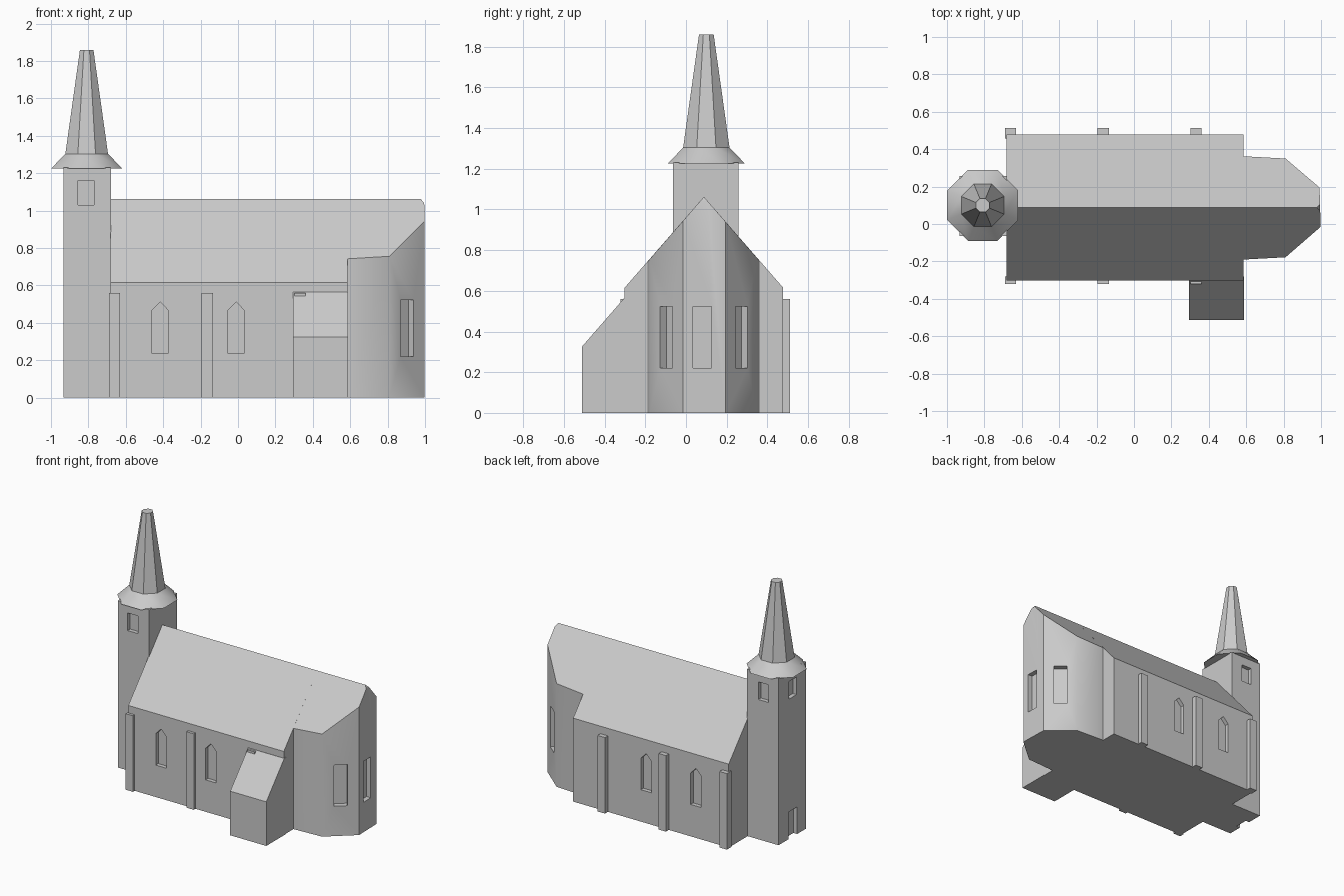
import bpy, bmesh, math
from mathutils import Vector, Matrix

if "Cube" in bpy.data.objects:
    bpy.data.objects.remove(bpy.data.objects["Cube"])

stone = bpy.data.materials.new("light_grey_stone")
stone.diffuse_color = (0.6, 0.6, 0.6, 1)
stone.use_nodes = True
stone.node_tree.nodes["Principled BSDF"].inputs["Base Color"].default_value = stone.diffuse_color
MID = 0.088                        # y of the nave axis
RIDGE, PITCH = 1.062, 1.15         # ridge height and roof slope


def new_object(name, bm):
    bmesh.ops.recalc_face_normals(bm, faces=bm.faces)
    mesh = bpy.data.meshes.new(name)
    bm.to_mesh(mesh)
    bm.free()
    mesh.materials.append(stone)
    ob = bpy.data.objects.new(name, mesh)
    bpy.context.collection.objects.link(ob)
    return ob


def prism_bm(points, vec):
    """Extrude a closed 3D outline along vec."""
    bm = bmesh.new()
    face = bm.faces.new([bm.verts.new(p) for p in points])
    geo = bmesh.ops.extrude_face_region(bm, geom=[face])["geom"]
    bmesh.ops.translate(bm, vec=vec, verts=[v for v in geo if isinstance(v, bmesh.types.BMVert)])
    return bm


def prism(name, points, vec):
    return new_object(name, prism_bm(points, vec))


def box(name, x0, x1, y0, y1, z0, z1):
    return prism(name, [(x0, y0, z0), (x1, y0, z0), (x1, y1, z0), (x0, y1, z0)], (0, 0, z1 - z0))


def activate(ob):
    bpy.ops.object.select_all(action="DESELECT")
    ob.select_set(True)
    bpy.context.view_layer.objects.active = ob


def recess(ob, x, y, out, width, z0, z1, tip=0.0, depth=0.03):
    """Cut a window or door niche into a wall; out is the outward angle in degrees."""
    h = width / 2
    outline = [(-h, z0), (h, z0), (h, z1 - tip)] + ([(0, z1)] if tip else []) + [(-h, z1 - tip)]
    cutter = prism("niche_cutter", [(-depth, s, z) for s, z in outline], (depth + 0.08, 0, 0))
    cutter.data.transform(Matrix.Translation((x, y, 0)) @ Matrix.Rotation(math.radians(out), 4, "Z"))
    mod = ob.modifiers.new("niche", "BOOLEAN")
    mod.operation, mod.solver, mod.object = "DIFFERENCE", "EXACT", cutter
    activate(ob)
    bpy.ops.object.modifier_apply(modifier=mod.name)
    bpy.data.objects.remove(cutter)


def smooth(ob, angle):
    activate(ob)
    bpy.ops.object.shade_smooth_by_angle(angle=math.radians(angle))


# Nave with gabled roof
S, N, EAVE = -0.302, 0.478, 0.615
nave = prism("nave", [(-0.683, S, 0), (-0.683, N, 0), (-0.683, N, EAVE),
                      (-0.683, MID, RIDGE), (-0.683, S, EAVE)], (1.268, 0, 0))
for x in (-0.416, -0.01):
    recess(nave, x, S, -90, 0.086, 0.235, 0.512, 0.045)
    recess(nave, x, N, 90, 0.086, 0.235, 0.512, 0.045)

# Choir: polygonal footprint trimmed by the roof planes and a tiny end hip
plan = [(0.585, -0.19), (0.81, -0.178), (0.998, -0.015), (0.992, 0.195), (0.81, 0.35), (0.585, 0.362)]
bm = prism_bm([(x, y, 0) for x, y in plan], (0, 0, 1.4))
for co, no in (((0, MID, RIDGE), (0, -PITCH, 1)), ((0, MID, RIDGE), (0, PITCH, 1)),
               ((0.978, MID, RIDGE), (1.3, 0, 1))):
    geo = bm.verts[:] + bm.edges[:] + bm.faces[:]
    bmesh.ops.bisect_plane(bm, geom=geo, dist=1e-5, plane_co=co, plane_no=Vector(no).normalized(),
                           clear_outer=True)
    bmesh.ops.holes_fill(bm, edges=[e for e in bm.edges if e.is_boundary], sides=0)
choir = new_object("choir", bm)
recess(choir, 0.995, 0.08, 0, 0.09, 0.22, 0.522, depth=0.035)
recess(choir, 0.904, -0.0965, -49, 0.092, 0.22, 0.522, depth=0.04)
recess(choir, 0.901, 0.2725, 49.5, 0.092, 0.22, 0.522, depth=0.04)
smooth(choir, 40)

# Buttresses on both long walls
for x in (-0.661, -0.165, 0.332):
    box("south_buttress", x - 0.03, x + 0.03, -0.322, S + 0.02, 0, 0.56)
    box("north_buttress", x - 0.03, x + 0.03, N - 0.02, 0.512, 0, 0.56)

# Lean-to porch on the south side
prism("porch", [(0.295, -0.512, 0), (0.295, -0.28, 0), (0.295, -0.28, 0.565),
                (0.295, -0.303, 0.565), (0.295, -0.512, 0.325)], (0.294, 0, 0))

# Tower with belfry openings and a west door
TX, TY = -0.809, 0.1
tower = box("tower", -0.934, -0.678, -0.065, 0.257, 0, 1.23)
recess(tower, -0.812, -0.065, -90, 0.085, 1.03, 1.16)
recess(tower, -0.812, 0.257, 90, 0.085, 1.03, 1.16)
recess(tower, -0.934, 0.09, 180, 0.085, 1.03, 1.16)
recess(tower, -0.934, 0.09, 180, 0.1, -0.05, 0.2)


def octagon_cone(name, r0, r1, z0, z1):
    """Eight-sided frustum; radii are measured to the flats."""
    bm = bmesh.new()
    k = 1 / math.cos(math.pi / 8)
    m = Matrix.Translation((TX, TY, (z0 + z1) / 2)) @ Matrix.Rotation(math.pi / 8, 4, "Z")
    bmesh.ops.create_cone(bm, cap_ends=True, segments=8, radius1=r0 * k, radius2=r1 * k,
                          depth=z1 - z0, matrix=m)
    return new_object(name, bm)


# Flared eave and spire
smooth(octagon_cone("spire_skirt", 0.19, 0.114, 1.225, 1.304), 40)
octagon_cone("spire", 0.114, 0.036, 1.304, 1.86)
